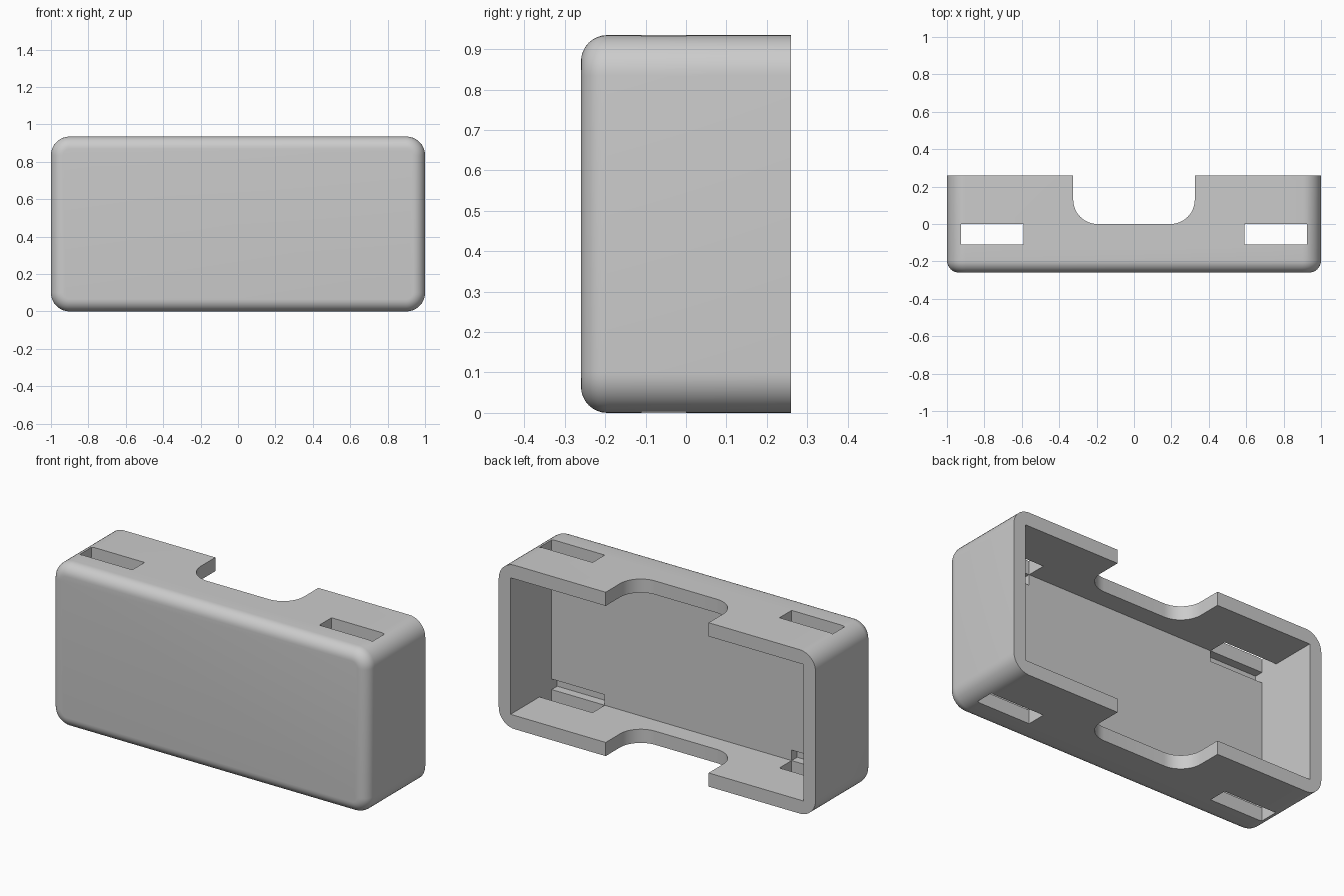
import bpy, bmesh, math

if "Cube" in bpy.data.objects:
    bpy.data.objects.remove(bpy.data.objects["Cube"], do_unlink=True)

W, D, H = 1.0, 0.26, 0.935      # half width, half depth, height
WALL = 0.078
FLOOR = -0.11                   # inner face of the front panel
SLOT_IN, SLOT_OUT = 0.59, 0.925

grey = bpy.data.materials.new("plain_grey")
grey.use_nodes = True
grey.diffuse_color = (0.6, 0.6, 0.6, 1)
grey.node_tree.nodes["Principled BSDF"].inputs["Base Color"].default_value = (0.6, 0.6, 0.6, 1)


def add_object(name, bm):
    bmesh.ops.recalc_face_normals(bm, faces=bm.faces[:])
    mesh = bpy.data.meshes.new(name)
    bm.to_mesh(mesh)
    bm.free()
    mesh.materials.append(grey)
    obj = bpy.data.objects.new(name, mesh)
    bpy.context.collection.objects.link(obj)
    return obj


def box_mesh(x, y, z):
    """Box from (min, max) ranges."""
    bm = bmesh.new()
    bmesh.ops.create_cube(bm, size=1)
    for v in bm.verts:
        v.co = [r[0] if c < 0 else r[1] for r, c in zip((x, y, z), v.co)]
    return bm


def is_depth_edge(e):
    return abs(e.verts[0].co.y - e.verts[1].co.y) > 0.1


def cut(target, cutter):
    mod = target.modifiers.new("cut", 'BOOLEAN')
    mod.operation, mod.solver, mod.object = 'DIFFERENCE', 'EXACT', cutter
    bpy.context.view_layer.objects.active = target
    bpy.ops.object.modifier_apply(modifier=mod.name)
    bpy.data.objects.remove(cutter, do_unlink=True)


# Outer shell: rounded long edges, then a fillet round the front
bm = box_mesh((-W, W), (-D, D), (0, H))
bmesh.ops.bevel(bm, geom=[e for e in bm.edges if is_depth_edge(e)],
                offset=0.1, segments=10, profile=0.5, affect='EDGES')
front = [e for e in bm.edges if all(v.co.y < -D + 0.001 for v in e.verts)]
bmesh.ops.bevel(bm, geom=front, offset=0.065, segments=8, profile=0.5, affect='EDGES')
case = add_object("case_shell", bm)

# Cavity open at the back
cut(case, add_object("cavity_cutter", box_mesh(
    (-SLOT_OUT, SLOT_OUT), (FLOOR, D + 0.1), (WALL, H - WALL))))

# Round-cornered notch through the top and bottom walls
NOTCH, R = 0.325, 0.13
arc = [(NOTCH - R + R * math.sin(a), R - R * math.cos(a))
       for a in (math.pi / 2 * i / 12 for i in range(13))]
profile = arc + [(NOTCH, D + 0.1)]
profile += [(-x, y) for x, y in reversed(profile)]
bm = bmesh.new()
face = bm.faces.new([bm.verts.new((x, y, -0.1)) for x, y in profile])
ext = bmesh.ops.extrude_face_region(bm, geom=[face])
for v in ext["geom"]:
    if isinstance(v, bmesh.types.BMVert):
        v.co.z = H + 0.1
cut(case, add_object("notch_cutter", bm))

# Strap slots through both walls, with a shallow pocket in the front panel
for side in (-1, 1):
    xr = sorted((side * SLOT_IN, side * SLOT_OUT))
    cut(case, add_object("slot_cutter", box_mesh(xr, (FLOOR, 0), (-0.1, H + 0.1))))
    for low in (WALL, H - WALL - 0.06):
        cut(case, add_object("pocket_cutter", box_mesh(
            xr, (FLOOR - 0.05, FLOOR + 0.05), (low, low + 0.06))))

# Smooth fillets, sharp cut edges
bpy.ops.object.select_all(action='DESELECT')
case.select_set(True)
bpy.context.view_layer.objects.active = case
bpy.ops.object.shade_smooth_by_angle(angle=math.radians(30))
